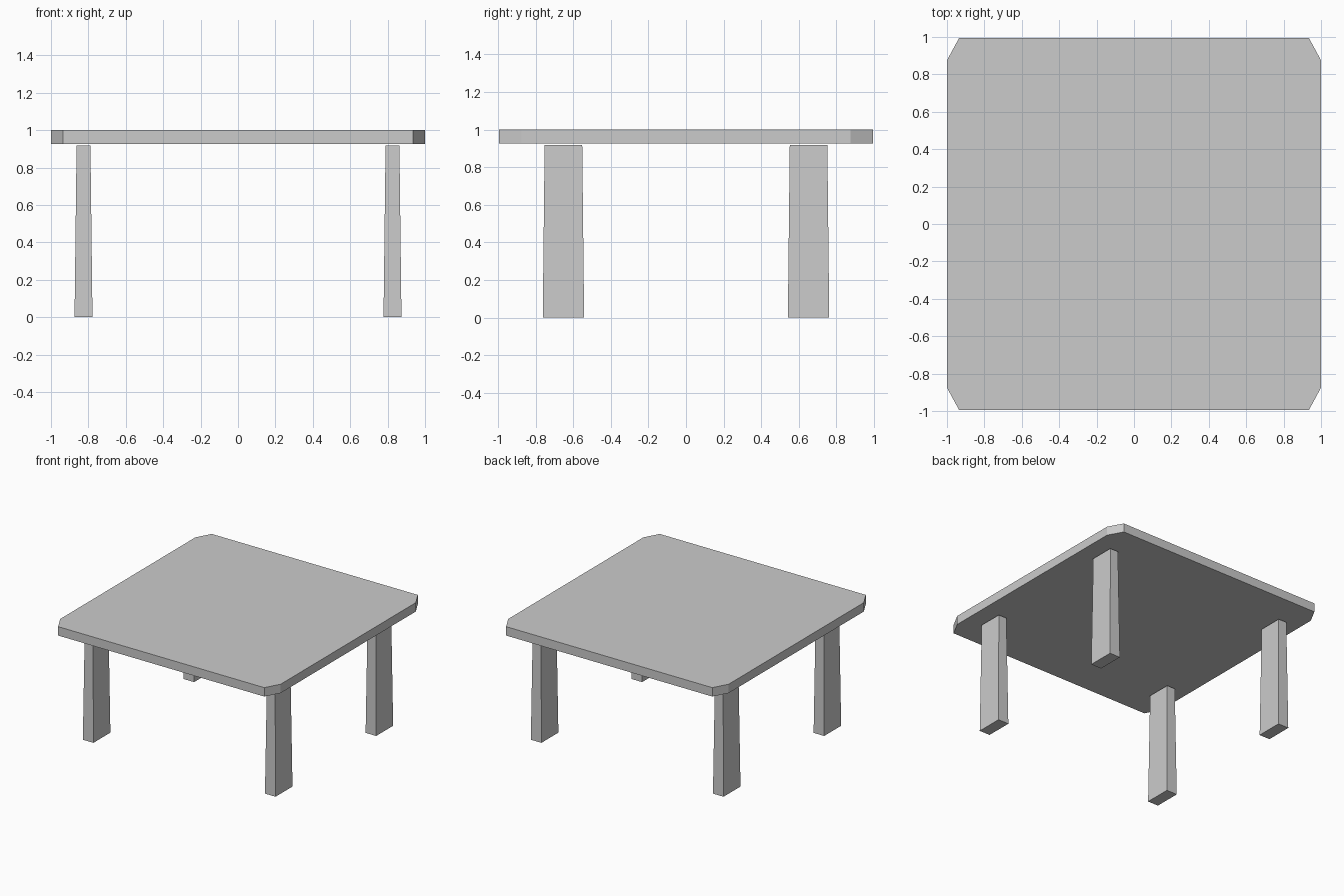
import bpy, bmesh

if "Cube" in bpy.data.objects:
    bpy.data.objects.remove(bpy.data.objects["Cube"])


def loft(name, rings):
    """Solid with flat faces joining a bottom and a top outline."""
    bm = bmesh.new()
    low, high = [[bm.verts.new(p) for p in ring] for ring in rings]
    n = len(low)
    bm.faces.new(low[::-1])
    bm.faces.new(high)
    for i in range(n):
        j = (i + 1) % n
        bm.faces.new((low[i], low[j], high[j], high[i]))
    bmesh.ops.recalc_face_normals(bm, faces=bm.faces)
    mesh = bpy.data.meshes.new(name)
    bm.to_mesh(mesh)
    bm.free()
    obj = bpy.data.objects.new(name, mesh)
    bpy.context.collection.objects.link(obj)
    return obj


def rectangle(cx, cy, hx, hy, z):
    return [(cx + sx * hx, cy + sy * hy, z)
            for sx, sy in ((-1, -1), (1, -1), (1, 1), (-1, 1))]


# Tabletop: square slab with clipped corners
X, Y, CX, CY = 1.0, 0.995, 0.935, 0.875
outline = [(-CX, -Y), (CX, -Y), (X, -CY), (X, CY),
           (CX, Y), (-CX, Y), (-X, CY), (-X, -CY)]
loft("tabletop", [[(x, y, z) for x, y in outline] for z in (0.927, 1.0)])

# Legs: four tapered posts, ending just under the tabletop
for side, sx in (("left", -1), ("right", 1)):
    for end, sy in (("front", -1), ("back", 1)):
        cx, cy = sx * 0.826, sy * 0.652
        loft(f"{end}_{side}_leg", [rectangle(cx, cy, 0.048, 0.11, 0.0),
                                   rectangle(cx, cy, 0.037, 0.1, 0.917)])
